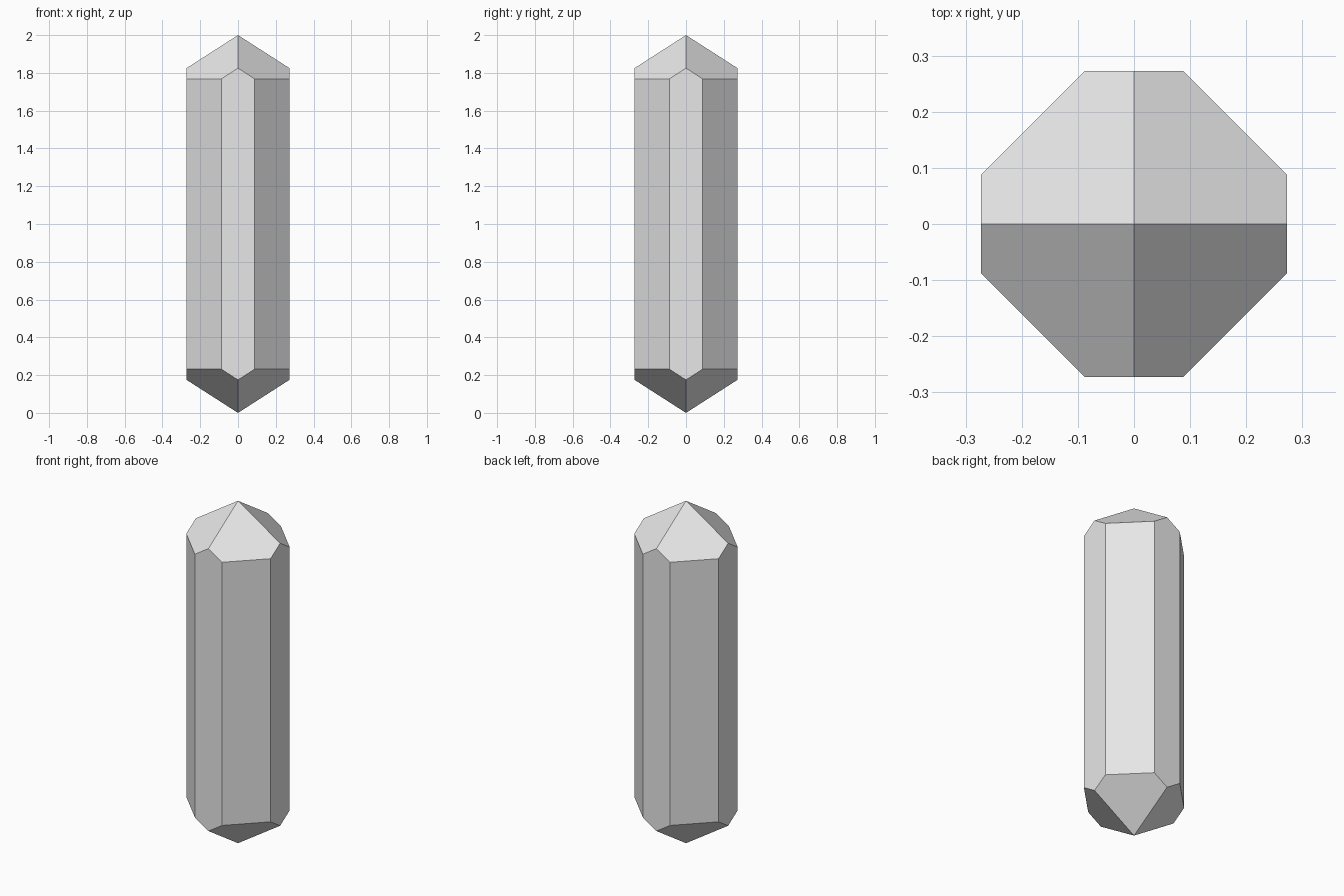
import bpy
import bmesh
from itertools import product
from mathutils import Vector

cube = bpy.data.objects.get("Cube")
if cube:
    bpy.data.objects.remove(cube, do_unlink=True)

HALF = 0.2725      # half width across the flat sides
FLAT = 0.088       # half width of a narrow side
SLOPE = 0.642      # steepness of the pointed ends

# Single mineral colour
stone = bpy.data.materials.new("pale grey")
stone.use_nodes = True
colour = (0.8, 0.8, 0.8, 1.0)
stone.diffuse_color = colour
stone.node_tree.nodes["Principled BSDF"].inputs["Base Color"].default_value = colour


def cut(bm, point, normal):
    """Slice away everything beyond a plane and cap the opening."""
    result = bmesh.ops.bisect_plane(
        bm, geom=bm.verts[:] + bm.edges[:] + bm.faces[:], dist=1e-5,
        plane_co=point, plane_no=normal, clear_outer=True)
    edges = [g for g in result["geom_cut"] if isinstance(g, bmesh.types.BMEdge)]
    bmesh.ops.contextual_create(bm, geom=edges)


# Square column
bm = bmesh.new()
bmesh.ops.create_cube(bm, size=2)
bmesh.ops.scale(bm, vec=(HALF, HALF, 1), verts=bm.verts)

# Wide diagonal sides, then four sloping facets at each end
for sx, sy in product((-1, 1), repeat=2):
    cut(bm, Vector((sx * HALF, sy * FLAT, 0)), Vector((sx, sy, 0)))
for sx, sy, sz in product((-1, 1), repeat=3):
    cut(bm, Vector((0, 0, sz)), Vector((sx * SLOPE, sy * SLOPE, sz)))

bmesh.ops.remove_doubles(bm, verts=bm.verts, dist=1e-4)
bmesh.ops.recalc_face_normals(bm, faces=bm.faces)
bmesh.ops.translate(bm, vec=(0, 0, 1), verts=bm.verts)

mesh = bpy.data.meshes.new("crystal")
bm.to_mesh(mesh)
bm.free()
mesh.materials.append(stone)
bpy.context.collection.objects.link(bpy.data.objects.new("crystal", mesh))
